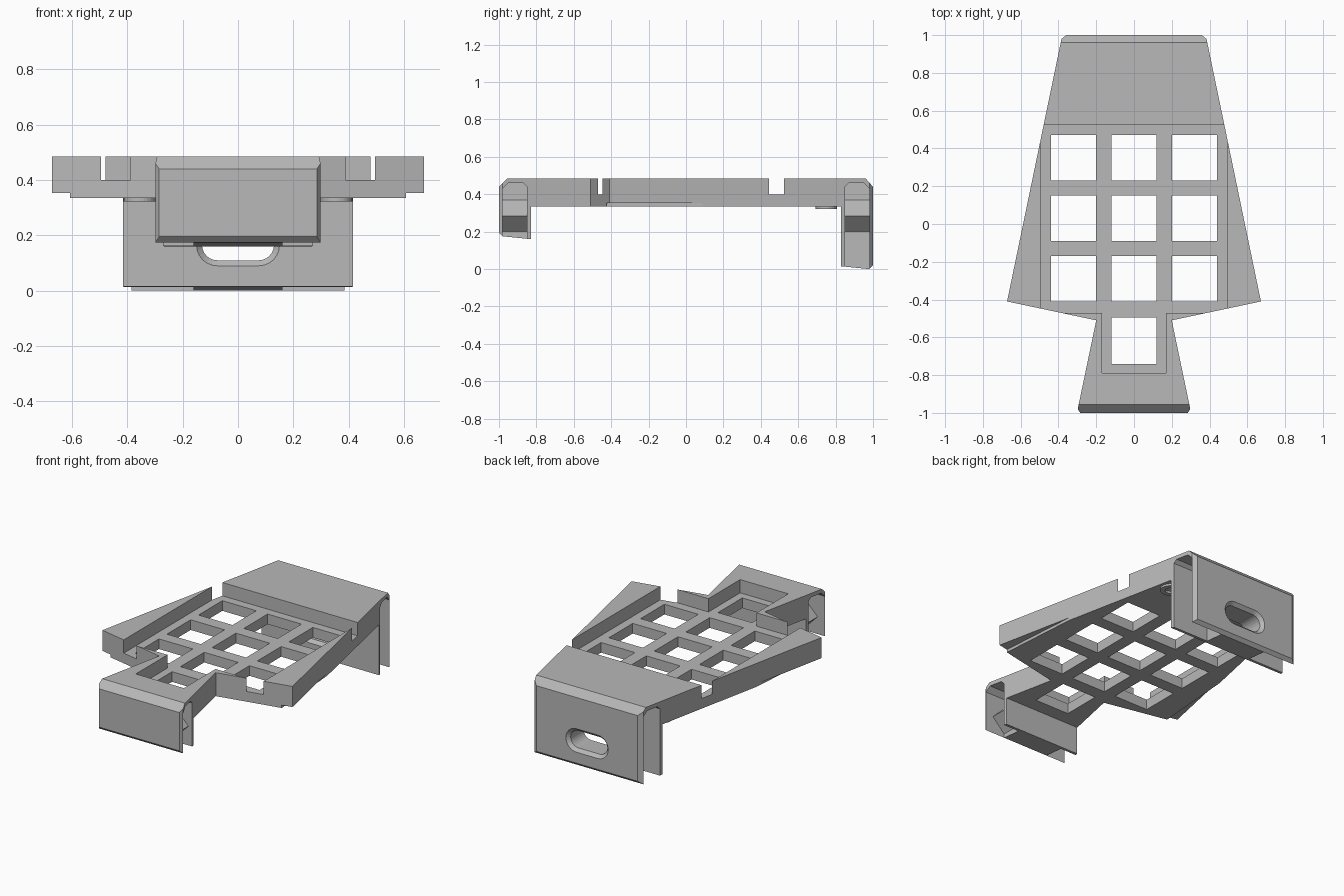
import bpy, bmesh, math

if "Cube" in bpy.data.objects:
    bpy.data.objects.remove(bpy.data.objects["Cube"])

grey = bpy.data.materials.new("plain_grey")
grey.diffuse_color = (0.48, 0.48, 0.48, 1)
grey.use_nodes = True
grey.node_tree.nodes["Principled BSDF"].inputs["Base Color"].default_value = grey.diffuse_color


def finish(name, bm):
    bmesh.ops.recalc_face_normals(bm, faces=bm.faces)
    me = bpy.data.meshes.new(name)
    bm.to_mesh(me)
    bm.free()
    ob = bpy.data.objects.new(name, me)
    bpy.context.collection.objects.link(ob)
    me.materials.append(grey)
    return ob


def loft(name, rings):
    """Closed solid through rings of equal point count."""
    bm = bmesh.new()
    vs = [[bm.verts.new(p) for p in r] for r in rings]
    n = len(rings[0])
    bm.faces.new(vs[0])
    bm.faces.new(vs[-1])
    for a, b in zip(vs, vs[1:]):
        for i in range(n):
            j = (i + 1) % n
            bm.faces.new((a[i], a[j], b[j], b[i]))
    return finish(name, bm)


def prism(name, pts, axis, lo, hi):
    put = {'x': lambda p, t: (t, p[0], p[1]),
           'y': lambda p, t: (p[0], t, p[1]),
           'z': lambda p, t: (p[0], p[1], t)}[axis]
    return loft(name, [[put(p, t) for p in pts] for t in (lo, hi)])


def box(name, x0, x1, y0, y1, z0, z1):
    return prism(name, [(x0, y0), (x1, y0), (x1, y1), (x0, y1)], 'z', z0, z1)


def combine(target, tool, op='DIFFERENCE'):
    mod = target.modifiers.new(op.lower(), 'BOOLEAN')
    mod.operation, mod.object, mod.solver = op, tool, 'EXACT'
    bpy.context.view_layer.objects.active = target
    bpy.ops.object.modifier_apply(modifier=mod.name)
    bpy.data.objects.remove(tool)


def both(half):
    """Mirror a half outline in x."""
    return half + [(-x, y) for x, y in reversed(half)]


# Body: plan outline
body = prism("tray_body", both([
    (0.285, -1.0), (0.298, -0.98), (0.2, -0.51), (0.672, -0.41),
    (0.384, 0.98), (0.358, 1.0)]), 'z', -0.1, 0.6)

# Open channel between the two plates of each leg, with a bridge in the middle
for s, low in ((-1, 0.0), (1, -0.05)):
    combine(body, prism("channel", [
        (s * 0.85, -0.2), (s * 0.85, 0.44), (s * 0.87, 0.46), (s * 0.95, 0.46),
        (s * 0.98, 0.43), (s * 0.98, -0.2)], 'x', -1, 1))
    y0, y1 = sorted((s * 0.84, s * 0.99))
    combine(body, prism("bridge", both([
        (0.16, low), (0.16, 0.2), (0.245, 0.285), (0.16, 0.37), (0.16, 0.47)]),
        'y', y0, y1), 'UNION')

# Side profile: deck, two legs, chamfered ends
combine(body, prism("side_profile", [
    (-1.0, 0.195), (-0.98, 0.175), (-0.83, 0.16), (-0.83, 0.335),
    (0.83, 0.335), (0.83, 0.015), (0.98, 0.0), (1.0, 0.02),
    (1.0, 0.44), (0.96, 0.485), (-0.955, 0.485), (-1.0, 0.44)],
    'x', -1, 1), 'INTERSECT')

# Recess in the deck: wide field and narrow neck
combine(body, prism("recess", both([
    (0.17, -0.79), (0.17, -0.47), (0.495, -0.47), (0.495, 0.525)]),
    'z', 0.40, 0.7))

# Grid of square windows and the single neck window
for cx in (-0.32, 0, 0.32):
    for cy in (-0.29, 0.03, 0.35):
        combine(body, box("window", cx - 0.12, cx + 0.12,
                          cy - 0.12, cy + 0.12, 0.2, 0.6))
combine(body, box("window", -0.12, 0.12, -0.74, -0.495, 0.2, 0.6))

# Shallow step under each wing tip
for s in (-1, 1):
    combine(body, prism("wing_step", [
        (s * 0.568, 0.09), (s * 0.612, -0.5), (s * 0.8, -0.5), (s * 0.8, 0.09)],
        'z', 0.2, 0.353))


# Rounded slot with flared rims through the back leg
def stadium(r, y):
    pts = []
    for i in range(26):
        side = 1 if i < 13 else -1
        a = -math.pi / 2 + math.pi * (i % 13) / 12
        pts.append((side * (0.075 + r * math.cos(a)), y,
                    0.165 + side * r * math.sin(a)))
    return pts


combine(body, loft("slot", [stadium(r, y) for r, y in (
    (0.075, 0.78), (0.075, 0.83), (0.055, 0.85),
    (0.055, 0.98), (0.075, 1.0), (0.075, 1.05))]))

# Small ring feet under the back deck
for s, side in ((-1, "left"), (1, "right")):
    def circle(r, z):
        return [(s * 0.355 + r * math.cos(t * math.pi / 12),
                 0.75 + r * math.sin(t * math.pi / 12), z) for t in range(24)]
    ring = loft("ring_foot_" + side, [circle(0.058, 0.322), circle(0.058, 0.338)])
    combine(ring, loft("bore", [circle(0.03, 0.2), circle(0.03, 0.4)]))
